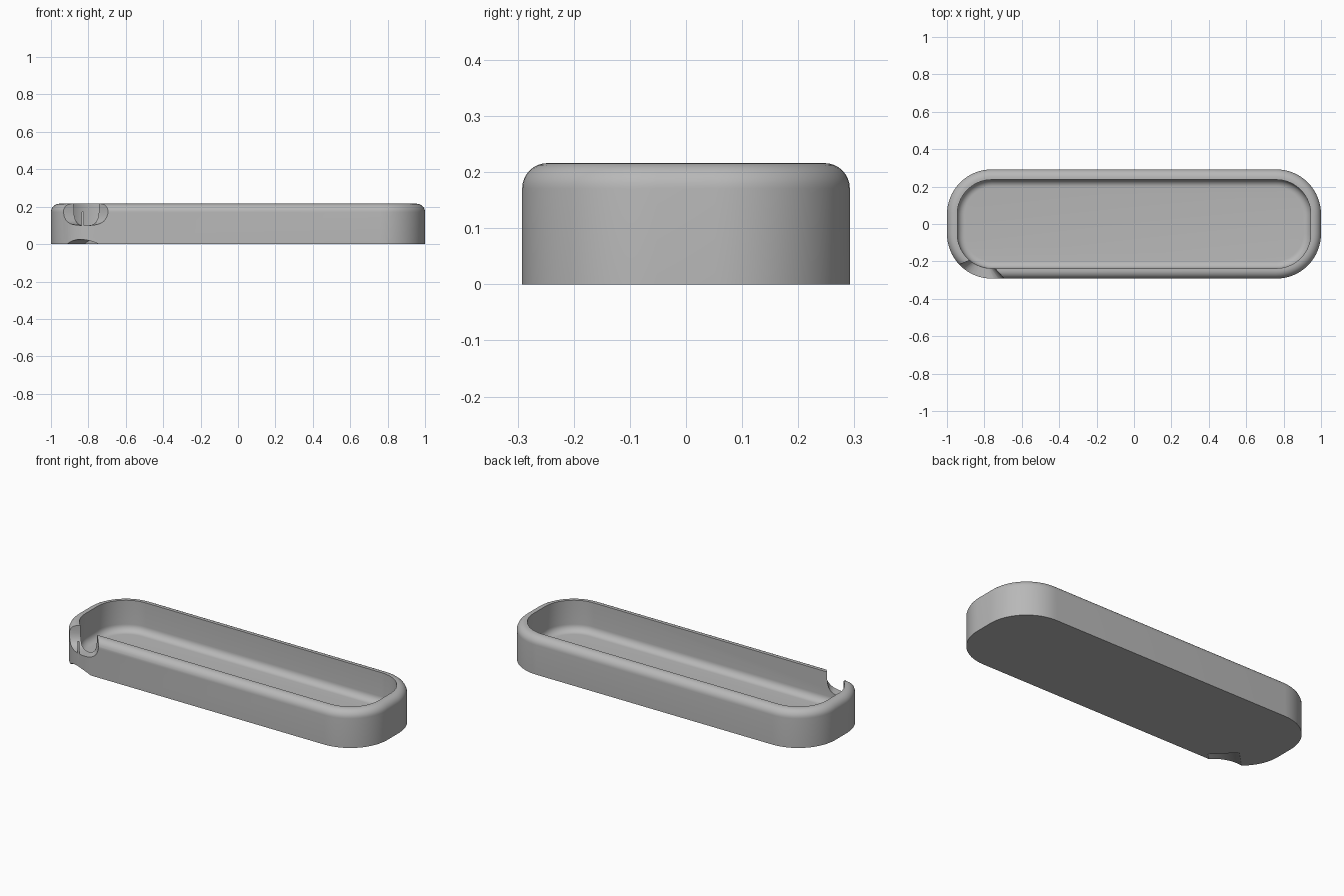
import bpy, bmesh
from math import sin, cos, pi, copysign
from mathutils import Vector, Matrix

default = bpy.data.objects.get("Cube")
if default:
    bpy.data.objects.remove(default, do_unlink=True)

HALF_X, HALF_Y, HEIGHT, CORNER = 1.0, 0.292, 0.216, 0.24
WALL, FLOOR, RIM_R, FILLET_R = 0.055, 0.037, 0.045, 0.04

grey = bpy.data.materials.new("plain grey")
grey.use_nodes = True
colour = (0.48, 0.48, 0.48, 1)
grey.diffuse_color = colour
grey.node_tree.nodes["Principled BSDF"].inputs["Base Color"].default_value = colour


def outline(inset, z, steps=16):
    """Rounded rectangle, shrunk by inset."""
    r = CORNER - inset
    cx, cy = HALF_X - CORNER, HALF_Y - CORNER
    pts = []
    for q, (sx, sy) in enumerate([(1, 1), (-1, 1), (-1, -1), (1, -1)]):
        for i in range(steps + 1):
            a = (q + i / steps) * pi / 2
            pts.append((sx * cx + r * cos(a), sy * cy + r * sin(a), z))
    return pts


def loft(name, rings):
    """Skin a stack of closed rings and cap both ends."""
    bm = bmesh.new()
    loops = [[bm.verts.new(p) for p in ring] for ring in rings]
    n = len(loops[0])
    for a, b in zip(loops, loops[1:]):
        for i in range(n):
            j = (i + 1) % n
            bm.faces.new((a[i], a[j], b[j], b[i]))
    bm.faces.new(loops[0])
    bm.faces.new(loops[-1])
    bmesh.ops.recalc_face_normals(bm, faces=bm.faces)
    mesh = bpy.data.meshes.new(name)
    bm.to_mesh(mesh)
    bm.free()
    mesh.materials.append(grey)
    obj = bpy.data.objects.new(name, mesh)
    bpy.context.collection.objects.link(obj)
    return obj


# Tray section: outer wall, rounded rim, inner wall, filleted floor
ARC = 8
quarter = [i / ARC * pi / 2 for i in range(ARC + 1)]
section = [(0, 0)]
section += [(RIM_R * (1 - cos(a)), HEIGHT - RIM_R * (1 - sin(a))) for a in quarter]
section += [(WALL, HEIGHT)]
section += [(WALL + FILLET_R * (1 - cos(a)), FLOOR + FILLET_R * (1 - sin(a))) for a in quarter]
tray = loft("tray", [outline(inset, z) for inset, z in section])


# Rim notch: U-shaped cutter that widens outward
def notch_ring(left, right):
    left, right = Vector(left), Vector(right)
    mid, half = (left + right) / 2, (right - left) / 2
    ring = [(*left, 0.3)]
    for i in range(25):
        a = pi + pi * i / 24
        u = copysign(abs(cos(a)) ** 0.8, cos(a))
        z = 0.2 - 0.1 * abs(sin(a)) ** 0.8
        ring.append((*(mid + half * u), z))
    return ring + [(*right, 0.3)]


notch = loft("notch_cutter", [notch_ring((-0.85, -0.183), (-0.77, -0.207)),
                              notch_ring((-0.98, -0.235), (-0.655, -0.335))])

# Underside scoop: shallow diagonal cylinder cutter with a blind end
inner, outward = Vector((-0.765, -0.20, -0.115)), Vector((-0.7, -0.7, 0)).normalized()
side = Vector((-outward.y, outward.x, 0))
scoop = loft("scoop_cutter", [
    [inner + outward * d + (side * cos(a) + Vector((0, 0, 1)) * sin(a)) * 0.14
     for a in [2 * pi * i / 64 for i in range(64)]] for d in (0, 0.4)])

for cutter in (notch, scoop):
    mod = tray.modifiers.new(cutter.name, "BOOLEAN")
    mod.object = cutter
    mod.operation = "DIFFERENCE"
    mod.solver = "EXACT"

# Bake the cuts, then drop the cutters
bpy.context.view_layer.objects.active = tray
tray.select_set(True)
for mod in list(tray.modifiers):
    bpy.ops.object.modifier_apply(modifier=mod.name)
for cutter in (notch, scoop):
    bpy.data.objects.remove(cutter, do_unlink=True)
bpy.ops.object.shade_smooth_by_angle(angle=pi / 6)
